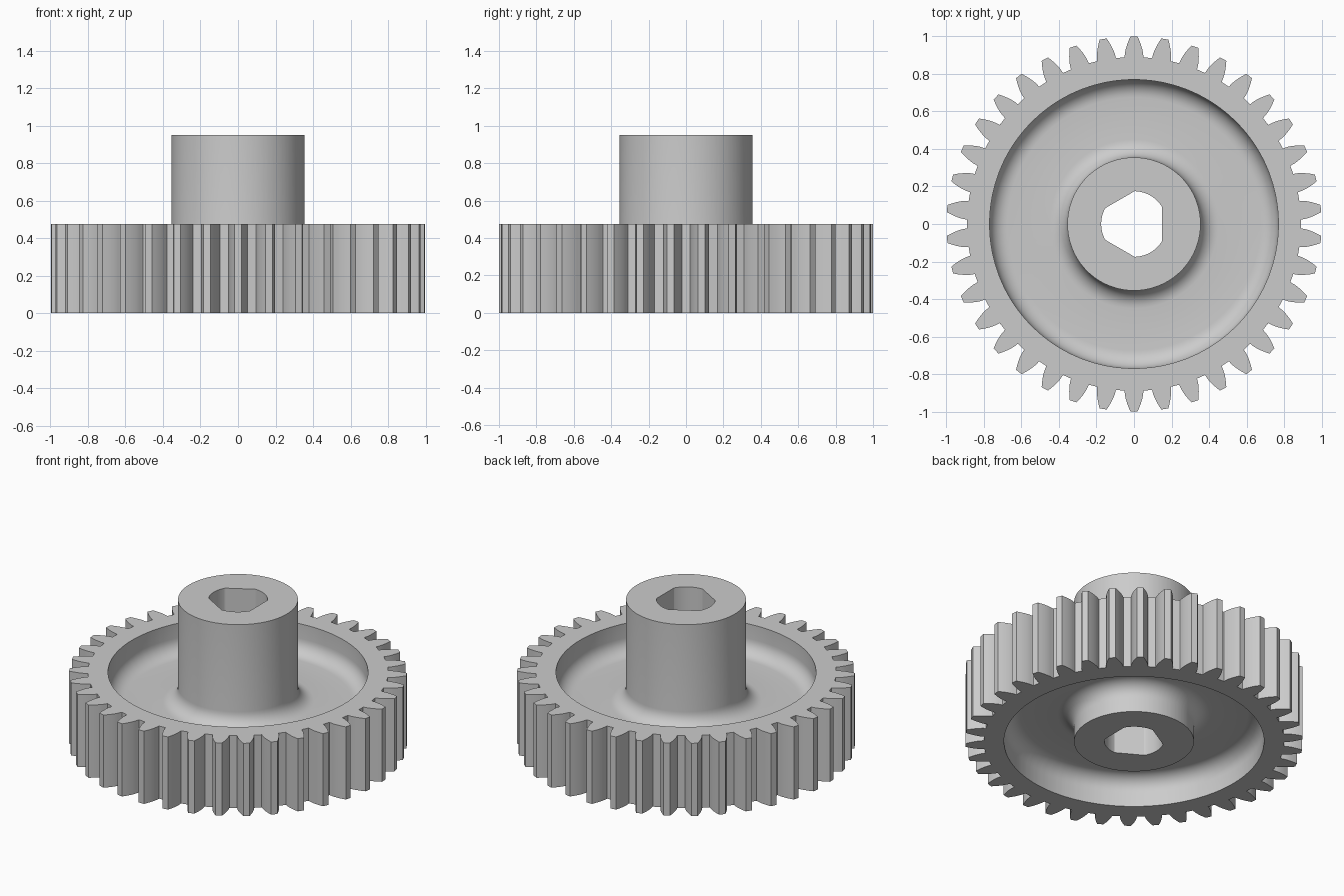
import bpy, bmesh
from math import pi, sin, cos, tan, acos, hypot

cube = bpy.data.objects.get("Cube")
if cube:
    bpy.data.objects.remove(cube, do_unlink=True)

TEETH = 38
PITCH_R, TIP_R, ROOT_R = 0.95, 1.0, 0.89
BASE_R = PITCH_R * cos(pi / 9)
GEAR_H, HUB_H = 0.475, 0.95
RIM_R, HUB_R = 0.77, 0.355
WEB_LOW, WEB_TOP, FILLET = 0.19, 0.285, 0.095


def involute(r):
    a = acos(min(1, BASE_R / r))
    return tan(a) - a


def half_angle(r):
    """Half the angular width of a tooth at radius r."""
    return pi / (2 * TEETH) + involute(PITCH_R) - involute(r)


# Tooth outline as (angle, radius) pairs: root, flank, tip, flank, root
radii = [BASE_R + (TIP_R - BASE_R) * i / 5 for i in range(6)]
flank = [(half_angle(BASE_R) + 0.001, ROOT_R)] + [(half_angle(r), r) for r in radii]
tooth = [(-a, r) for a, r in flank] + [(a, r) for a, r in reversed(flank)]
outline = [(pi / 2 + 2 * pi * t / TEETH + a, r) for t in range(TEETH) for a, r in tooth]


def bore_radius(angle):
    """Round bore with three flats."""
    r = 0.175
    for k in range(3):
        c = cos(angle - k * 2 * pi / 3)
        if c > 0.8:
            r = min(r, 0.15 / c)
    return r


def arc(cr, cz, start, end, steps=8):
    """Fillet points (radius, height) around a centre."""
    return [(cr + FILLET * cos(t), cz + FILLET * sin(t))
            for t in (start + (end - start) * i / steps for i in range(steps + 1))]


# Recess cross-sections, above the web and below it
rim_c, hub_c = RIM_R - FILLET, HUB_R + FILLET
upper = ([(RIM_R, GEAR_H)] + arc(rim_c, WEB_TOP + FILLET, 0, -pi / 2)
         + arc(hub_c, WEB_TOP + FILLET, -pi / 2, -pi) + [(HUB_R, HUB_H)])
lower = ([(HUB_R, 0)] + arc(hub_c, WEB_LOW - FILLET, pi, pi / 2)
         + arc(rim_c, WEB_LOW - FILLET, pi / 2, 0) + [(RIM_R, 0)])

bm = bmesh.new()


def ring(radius_list, z):
    return [bm.verts.new((r * cos(a), r * sin(a), z))
            for (a, _), r in zip(outline, radius_list)]


def round_rings(profile):
    return [ring([r] * len(outline), z) for r, z in profile]


# Rings run from the toothed edge over the top, through the bore and back below
teeth_r = [r for _, r in outline]
bore_r = [bore_radius(a) for a, _ in outline]
rings = ([ring(teeth_r, GEAR_H)] + round_rings(upper)
         + [ring(bore_r, HUB_H), ring(bore_r, 0)]
         + round_rings(lower) + [ring(teeth_r, 0)])

for a, b in zip(rings, rings[1:] + rings[:1]):
    for i in range(len(a)):
        j = (i + 1) % len(a)
        bm.faces.new((a[i], a[j], b[j], b[i]))
bmesh.ops.recalc_face_normals(bm, faces=bm.faces)

mesh = bpy.data.meshes.new("spur_gear")
bm.to_mesh(mesh)
bm.free()
gear = bpy.data.objects.new("spur_gear", mesh)
bpy.context.collection.objects.link(gear)

# Plain grey material
grey = bpy.data.materials.new("light_grey")
grey.use_nodes = True
colour = (0.6, 0.6, 0.6, 1)
grey.diffuse_color = colour
grey.node_tree.nodes["Principled BSDF"].inputs["Base Color"].default_value = colour
mesh.materials.append(grey)

bpy.ops.object.select_all(action="DESELECT")
gear.select_set(True)
bpy.context.view_layer.objects.active = gear
bpy.ops.object.shade_smooth_by_angle(angle=pi / 6)
